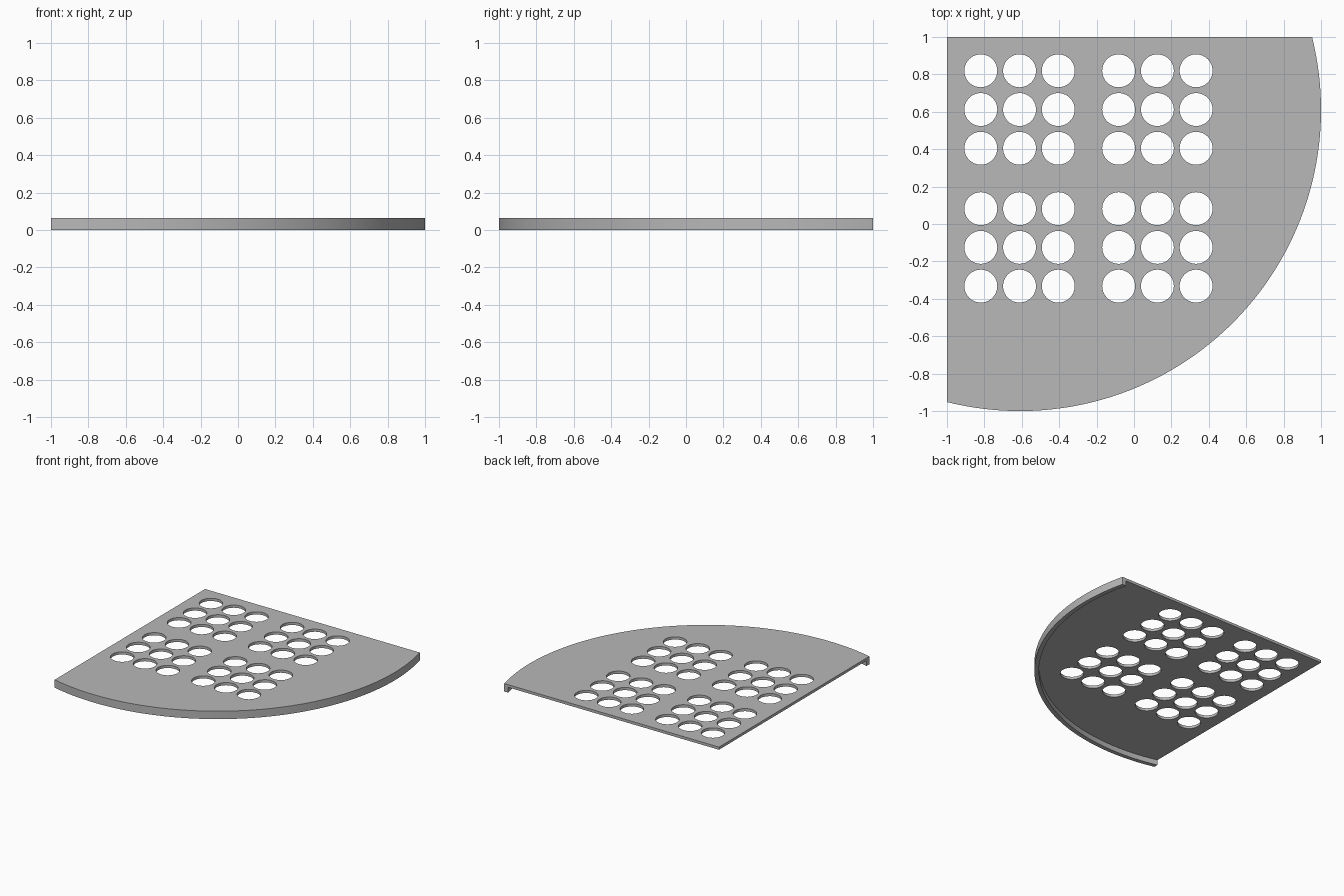
import bpy, bmesh, math

if "Cube" in bpy.data.objects:
    bpy.data.objects.remove(bpy.data.objects["Cube"])

CX, CY, R = -0.61, 0.61, 1.61        # centre and radius of the curved edge
HEIGHT, PLATE, RIM = 0.065, 0.022, 0.035
HOLE_R, PITCH, GROUP = 0.088, 0.207, 0.737

grey = bpy.data.materials.new("light_grey")
grey.diffuse_color = (0.48, 0.48, 0.48, 1)
grey.use_nodes = True
grey.node_tree.nodes["Principled BSDF"].inputs["Base Color"].default_value = grey.diffuse_color


def arc(cx, cy, r, a0, a1, n, closed=False):
    count = n if closed else n + 1
    return [(cx + r * math.cos(a0 + (a1 - a0) * i / n),
             cy + r * math.sin(a0 + (a1 - a0) * i / n)) for i in range(count)]


def extruded_outline(name, loops, z0, z1):
    """Solid from flat closed loops; inner loops become holes."""
    cu = bpy.data.curves.new(name, 'CURVE')
    cu.dimensions = '2D'
    cu.fill_mode = 'BOTH'
    cu.extrude = (z1 - z0) / 2
    for pts in loops:
        sp = cu.splines.new('POLY')
        sp.points.add(len(pts) - 1)
        for p, (x, y) in zip(sp.points, pts):
            p.co = (x, y, 0, 1)
        sp.use_cyclic_u = True
    ob = bpy.data.objects.new(name, cu)
    bpy.context.collection.objects.link(ob)
    bpy.ops.object.select_all(action='DESELECT')
    ob.select_set(True)
    bpy.context.view_layer.objects.active = ob
    bpy.ops.object.convert(target='MESH')
    ob = bpy.context.object
    ob.name = name
    bm = bmesh.new()
    bm.from_mesh(ob.data)
    bmesh.ops.translate(bm, verts=bm.verts, vec=(0, 0, (z0 + z1) / 2))
    bmesh.ops.remove_doubles(bm, verts=bm.verts, dist=1e-5)
    bmesh.ops.recalc_face_normals(bm, faces=bm.faces)
    bm.to_mesh(ob.data)
    bm.free()
    ob.data.materials.clear()
    ob.data.materials.append(grey)
    return ob


# Sector outline: straight left and back edges, curved front right edge
start = -math.pi + math.acos((CX + 1) / R)      # where the arc meets x = -1
end = math.asin((1 - CY) / R)                   # where the arc meets y = 1
outline = [(-1, 1)] + arc(CX, CY, R, start, end, 64)

# Four groups of three by three round holes
steps = [g * GROUP + i * PITCH for g in range(2) for i in range(3)]
holes = [arc(-0.819 + u, 0.819 - v, HOLE_R, 0, 2 * math.pi, 40, True)
         for u in steps for v in steps]
plate = extruded_outline("perforated_corner_plate", [outline] + holes, 0, HEIGHT)

# Hollow out the underside, leaving a thin plate with a rim along the arc
pocket = extruded_outline(
    "pocket_cutter", [arc(CX, CY, R - RIM, 0, 2 * math.pi, 220, True)],
    -0.1, HEIGHT - PLATE)
pocket.hide_render = True
cut = plate.modifiers.new("underside_pocket", 'BOOLEAN')
cut.operation = 'DIFFERENCE'
cut.solver = 'EXACT'
cut.object = pocket

bpy.ops.object.select_all(action='DESELECT')
plate.select_set(True)
bpy.context.view_layer.objects.active = plate
bpy.ops.object.modifier_apply(modifier=cut.name)
bpy.data.objects.remove(pocket)
bpy.ops.object.shade_smooth_by_angle(angle=math.radians(30))
